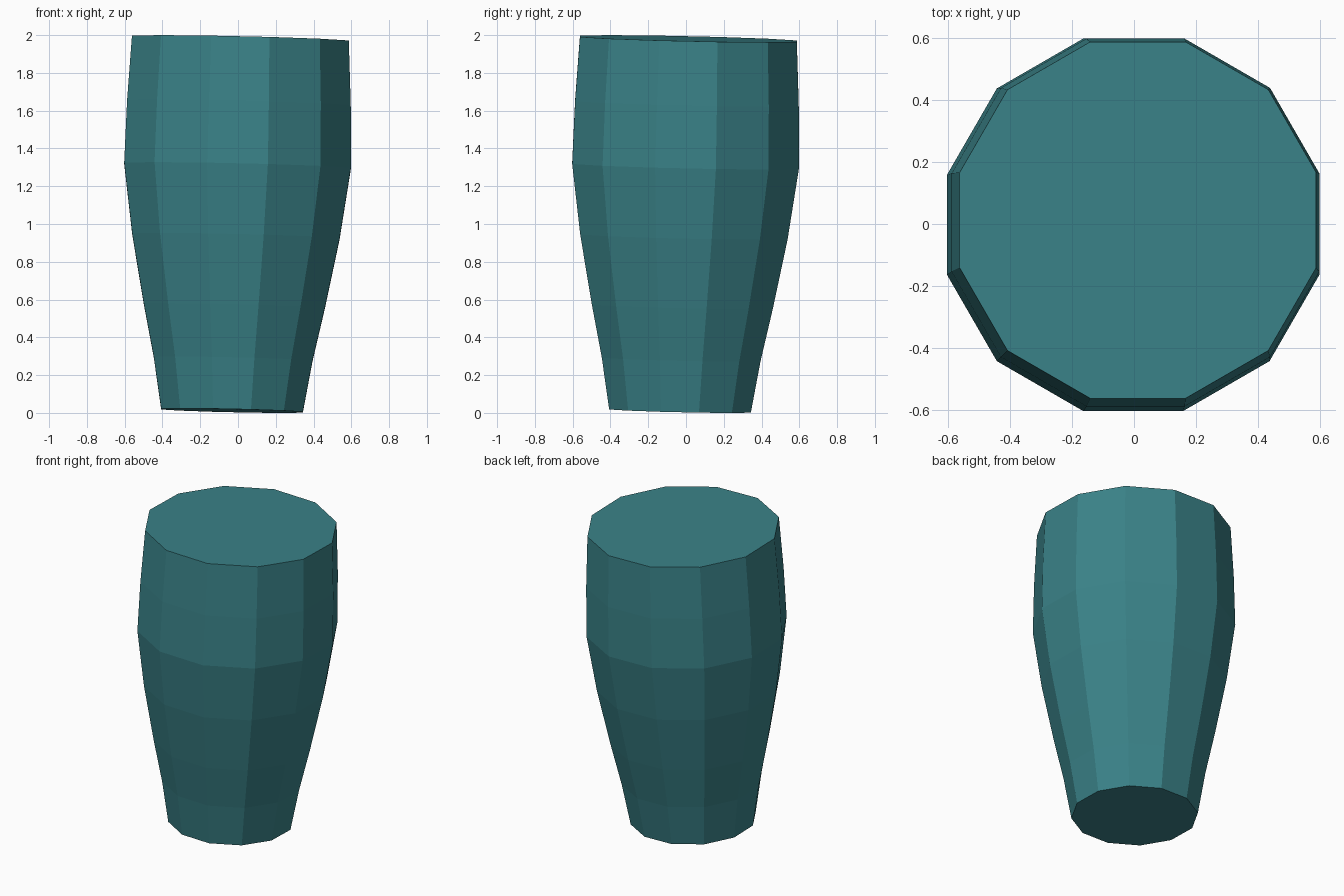
import bpy, bmesh, math

if "Cube" in bpy.data.objects:
    bpy.data.objects.remove(bpy.data.objects["Cube"])

SIDES = 12
LEAN = 0.0225          # sideways lean per unit height, same in x and y

# (height, apothem) of each ring, bottom to top
PROFILE = [(0.012, 0.375), (0.285, 0.420), (0.565, 0.479), (0.935, 0.549),
           (1.308, 0.600), (1.64, 0.592), (1.981, 0.574)]

glaze = bpy.data.materials.new("teal")
glaze.diffuse_color = (0.042, 0.223, 0.246, 1)
glaze.use_nodes = True
glaze.node_tree.nodes["Principled BSDF"].inputs["Base Color"].default_value = glaze.diffuse_color

# Tapered faceted body with closed ends, leaning slightly to back right
bm = bmesh.new()
rings = []
for h, apothem in PROFILE:
    r = apothem / math.cos(math.pi / SIDES)
    shift = -0.032 + LEAN * h
    ring = []
    for i in range(SIDES):
        a = 2 * math.pi * (i + 0.5) / SIDES
        x, y = r * math.cos(a), r * math.sin(a)
        ring.append(bm.verts.new((x + shift, y + shift, h - LEAN * (x + y))))
    rings.append(ring)

for low, high in zip(rings, rings[1:]):
    for i in range(SIDES):
        j = (i + 1) % SIDES
        bm.faces.new((low[i], low[j], high[j], high[i]))
bm.faces.new(rings[0][::-1])   # base
bm.faces.new(rings[-1])        # flat top

mesh = bpy.data.meshes.new("tapered_body")
bm.to_mesh(mesh)
bm.free()
mesh.materials.append(glaze)
body = bpy.data.objects.new("tapered_body", mesh)
bpy.context.collection.objects.link(body)
